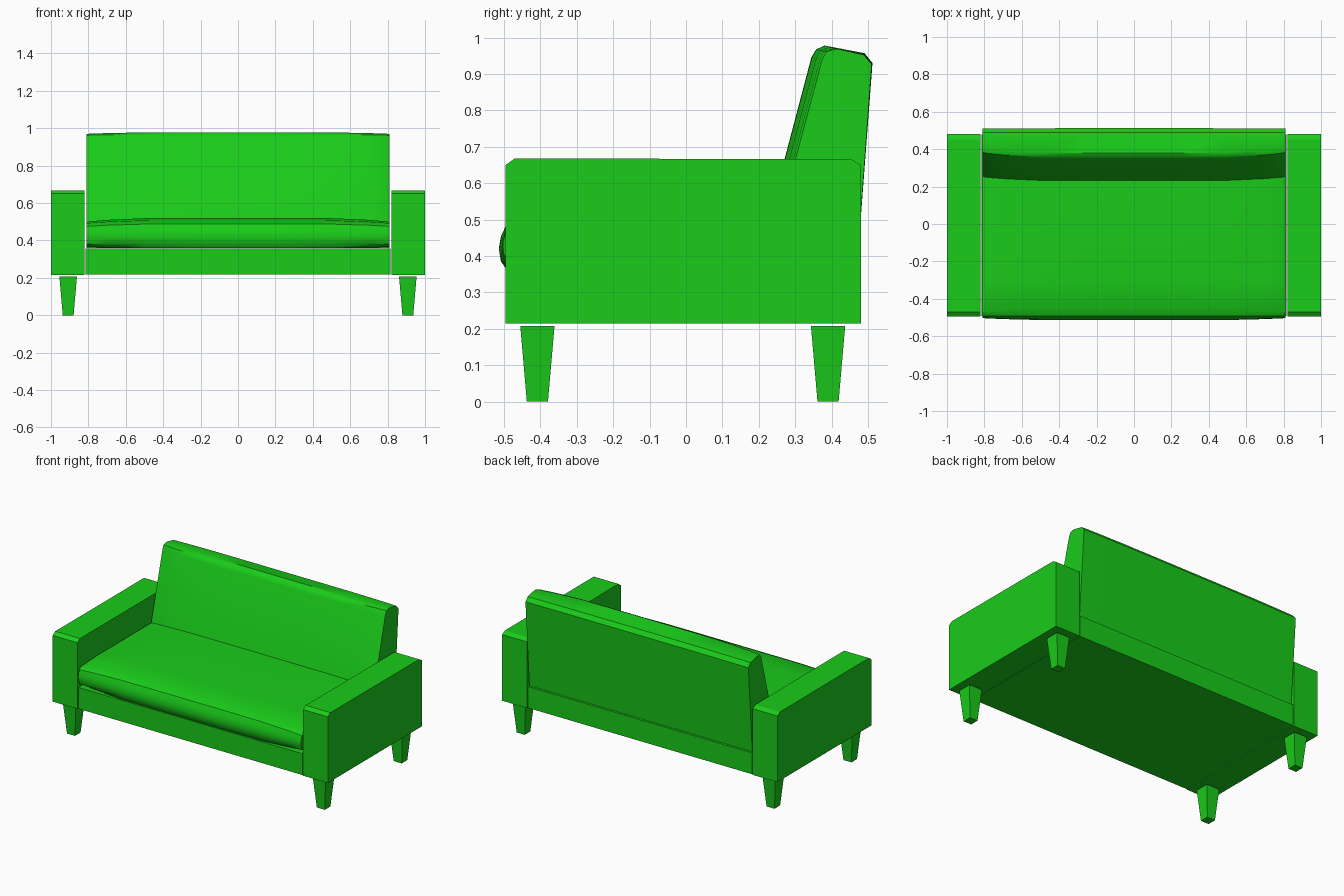
import bpy, bmesh

if "Cube" in bpy.data.objects:
    bpy.data.objects.remove(bpy.data.objects["Cube"])

green = bpy.data.materials.new("green")
green.diffuse_color = (0.01, 0.6, 0.01, 1)
green.use_nodes = True
green.node_tree.nodes["Principled BSDF"].inputs["Base Color"].default_value = green.diffuse_color


def loft(name, sections, smooth=False):
    """Skin a list of equal-length closed rings and cap both ends."""
    bm = bmesh.new()
    rings = [[bm.verts.new(p) for p in ring] for ring in sections]
    for a, b in zip(rings, rings[1:]):
        for i in range(len(a)):
            j = (i + 1) % len(a)
            bm.faces.new((a[i], a[j], b[j], b[i]))
    bm.faces.new(rings[0])
    bm.faces.new(rings[-1])
    bmesh.ops.recalc_face_normals(bm, faces=bm.faces)
    mesh = bpy.data.meshes.new(name)
    bm.to_mesh(mesh)
    bm.free()
    obj = bpy.data.objects.new(name, mesh)
    bpy.context.collection.objects.link(obj)
    mesh.materials.append(green)
    if smooth:
        bpy.ops.object.select_all(action='DESELECT')
        obj.select_set(True)
        bpy.context.view_layer.objects.active = obj
        bpy.ops.object.shade_smooth_by_angle(angle=0.6)
    return obj


def extrude_x(name, profile, x0, x1):
    return loft(name, [[(x, y, z) for y, z in profile] for x in (x0, x1)])


def cushion(name, edge, crown):
    """Blend from an edge profile to a fuller middle profile across the width."""
    half = [(0.81, -0.15), (0.795, 0.1), (0.7, 0.5), (0.5, 0.95), (0.25, 1.0)]
    stations = [(-x, w) for x, w in half] + [(x, w) for x, w in reversed(half)]
    rings = [[(x, a[0] + (b[0] - a[0]) * w, a[1] + (b[1] - a[1]) * w)
              for a, b in zip(edge, crown)] for x, w in stations]
    return loft(name, rings, smooth=True)


def square(cx, cy, z, r):
    return [(cx - r, cy - r, z), (cx + r, cy - r, z),
            (cx + r, cy + r, z), (cx - r, cy + r, z)]


# base between the arms
extrude_x("base", [(-0.493, 0.217), (0.478, 0.217), (0.478, 0.357), (-0.493, 0.357)],
          -0.815, 0.815)

# arms with clipped top corners, and tapered legs below
arm = [(-0.495, 0.215), (0.48, 0.215), (0.48, 0.65), (0.453, 0.666),
       (-0.47, 0.668), (-0.495, 0.65)]
for side, s in (("left", -1), ("right", 1)):
    extrude_x(side + "_arm", arm, s * 0.82, s * 1.0)
    for end, y in (("front", -0.408), ("back", 0.39)):
        loft(f"{end}_{side}_leg", [square(s * 0.908, y, 0, 0.029),
                                   square(s * 0.908, y, 0.208, 0.047)])

# seat cushion with a rounded front lip
cushion("seat_cushion",
        [(-0.46, 0.365), (-0.49, 0.38), (-0.503, 0.41), (-0.503, 0.44),
         (-0.493, 0.475), (-0.47, 0.492), (-0.3, 0.5), (0.3, 0.5), (0.3, 0.365)],
        [(-0.49, 0.36), (-0.508, 0.385), (-0.514, 0.42), (-0.508, 0.455),
         (-0.492, 0.488), (-0.45, 0.508), (-0.3, 0.52), (0.3, 0.52), (0.3, 0.36)])

# leaning back cushion, bulging forward in the middle
cushion("back_cushion",
        [(0.215, 0.36), (0.37, 0.94), (0.382, 0.962), (0.41, 0.97),
         (0.488, 0.953), (0.51, 0.927), (0.469, 0.36)],
        [(0.19, 0.36), (0.344, 0.945), (0.357, 0.967), (0.38, 0.978),
         (0.49, 0.957), (0.512, 0.93), (0.469, 0.36)])
